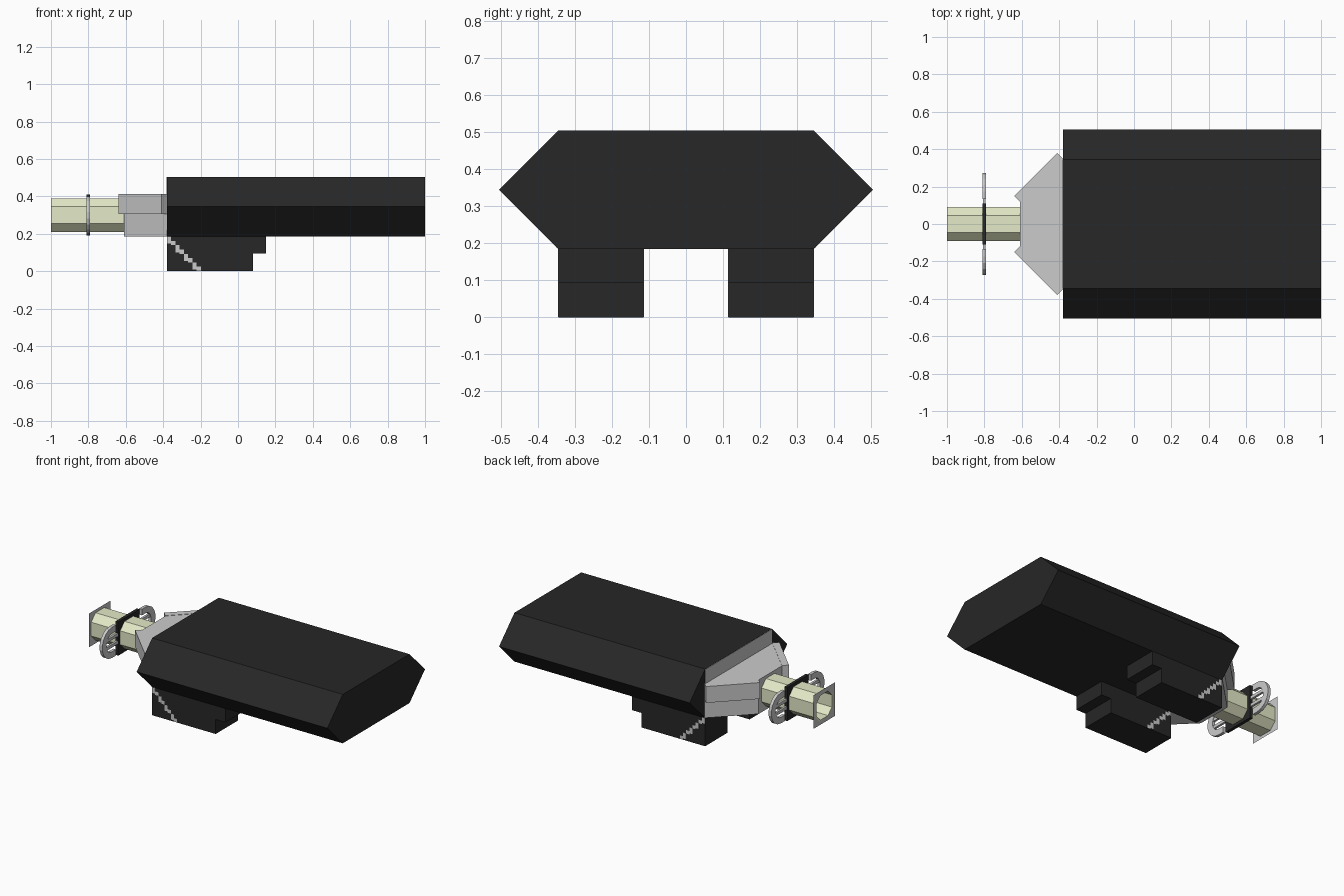
import bpy, bmesh, math
from mathutils import Vector

if "Cube" in bpy.data.objects:
    bpy.data.objects.remove(bpy.data.objects["Cube"])


def material(name, rgb):
    m = bpy.data.materials.new(name)
    m.diffuse_color = (*rgb, 1)
    m.use_nodes = True
    m.node_tree.nodes["Principled BSDF"].inputs["Base Color"].default_value = m.diffuse_color
    return m


BLACK = material("black", (0.02, 0.02, 0.02))
OLIVE = material("olive", (0.78, 0.82, 0.57))


def finish(name, bm, mat=None):
    bmesh.ops.recalc_face_normals(bm, faces=bm.faces)
    me = bpy.data.meshes.new(name)
    bm.to_mesh(me)
    bm.free()
    ob = bpy.data.objects.new(name, me)
    bpy.context.collection.objects.link(ob)
    if mat:
        me.materials.append(mat)
    return ob


def prism(name, pts, axis, lo, hi, mat=None):
    """Extrude a flat outline along x (pts are y,z), y (x,z) or z (x,y)."""
    def place(p, d):
        return {"x": (d, p[0], p[1]), "y": (p[0], d, p[1]), "z": (p[0], p[1], d)}[axis]
    bm = bmesh.new()
    face = bm.faces.new([bm.verts.new(place(p, lo)) for p in pts])
    new = bmesh.ops.extrude_face_region(bm, geom=[face])["geom"]
    move = Vector(place((0, 0), hi - lo))
    bmesh.ops.translate(bm, vec=move, verts=[v for v in new if isinstance(v, bmesh.types.BMVert)])
    return finish(name, bm, mat)


def rect(a0, a1, b0, b1):
    return [(a0, b0), (a1, b0), (a1, b1), (a0, b1)]


def octagon(r, cut, cz):
    c = r - cut
    return [(c, cz + r), (r, cz + c), (r, cz - c), (c, cz - r),
            (-c, cz - r), (-r, cz - c), (-r, cz + c), (-c, cz + r)]


def ring_tube(name, outer, inner, x0, x1, mat=None):
    """Hollow tube between two outlines; flat ring if x0 == x1."""
    bm = bmesh.new()
    n = len(outer)
    loops = [[bm.verts.new((x, *p)) for p in o]
             for o, x in ((outer, x0), (outer, x1), (inner, x1), (inner, x0))]
    pairs = [(3, 0)] if x0 == x1 else [(0, 1), (1, 2), (2, 3), (3, 0)]
    for a, b in pairs:
        for i in range(n):
            j = (i + 1) % n
            bm.faces.new([loops[a][i], loops[a][j], loops[b][j], loops[b][i]])
    bmesh.ops.delete(bm, geom=[v for v in bm.verts if not v.link_faces], context="VERTS")
    return finish(name, bm, mat)


# Long hexagonal body
prism("body", [(-.345, .185), (.345, .185), (.505, .345), (.345, .505), (-.345, .505), (-.505, .345)],
      "x", -.38, 1.0, BLACK)

# Grey panel on the rear of the body and the tapered neck
prism("body_end_panel", rect(-.345, .345, .187, .504), "x", -.382, -.379)
prism("neck", [(-.38, -.35), (-.38, .35), (-.61, .12), (-.61, -.12)], "z", .187, .41)

for s, side in ((1, "left"), (-1, "right")):
    # Slanted plates on the neck
    prism(f"neck_plate_{side}", [(-.38, s * .35), (-.41, s * .38), (-.64, s * .15), (-.61, s * .12)],
          "z", .305, .412)

    # Stepped legs under the body
    leg = [(-.38, 0), (.08, 0), (.08, .095), (.15, .095), (.15, .186), (-.38, .186)]
    y0, y1 = sorted((s * .115, s * .345))
    prism(f"leg_{side}", leg, "y", y0, y1, BLACK)

    # Thin stair-shaped trim down both faces of each leg
    stair_top, stair_low = [], []
    for i in range(4):
        x, z = -.379 + i * .045, .185 - i * .046
        stair_top += [(x + .022, z), (x + .022, z - .023)]
        stair_top += [(x + .045, z - .023), (x + .045, z - .046)]
        stair_low += [(x, z), (x, z - .023 - .015), (x + .022, z - .038), (x + .022, z - .046)]
    outline = [stair_low[0]] + stair_top + stair_low[:0:-1]
    for tag, y in (("outer", s * .345), ("inner", s * .115)):
        prism(f"leg_trim_{tag}_{side}", outline, "y", y - .001, y + .001)

    # Curved fins with two spokes joining the collar
    arc = [math.radians(a) for a in range(-90, 91, 20)]
    fin = [(.135, .2)] + [(.175 + .1 * math.cos(a), .3 + .1 * math.sin(a)) for a in arc] + [(.135, .4)]
    fin += [(.135, .36)] + [(.175 + .055 * math.cos(a), .3 + .06 * math.sin(a)) for a in reversed(arc)]
    fin += [(.135, .24)]
    prism(f"fin_{side}", [(s * y, z) for y, z in fin], "x", -.81, -.79)
    for k, z in enumerate((.275, .325)):
        a, b = sorted((s * .105, s * .24))
        prism(f"fin_spoke_{side}_{k}", rect(a, b, z - .01, z + .01), "x", -.807, -.793)

# Hollow octagonal barrel, its black collar and the square end ring
ring_tube("barrel", octagon(.09, .045, .3), octagon(.08, .04, .3), -1.0, -.605, OLIVE)
prism("collar", rect(-.11, .11, .19, .41), "x", -.81, -.79, BLACK)
c = .11
square = [(c, .3 + c), (c, .3 + c / 2), (c, .3 - c / 2), (c, .3 - c),
          (-c, .3 - c), (-c, .3 - c / 2), (-c, .3 + c / 2), (-c, .3 + c)]
ring_tube("end_ring", square, octagon(.08, .04, .3), -1.0, -1.0)
